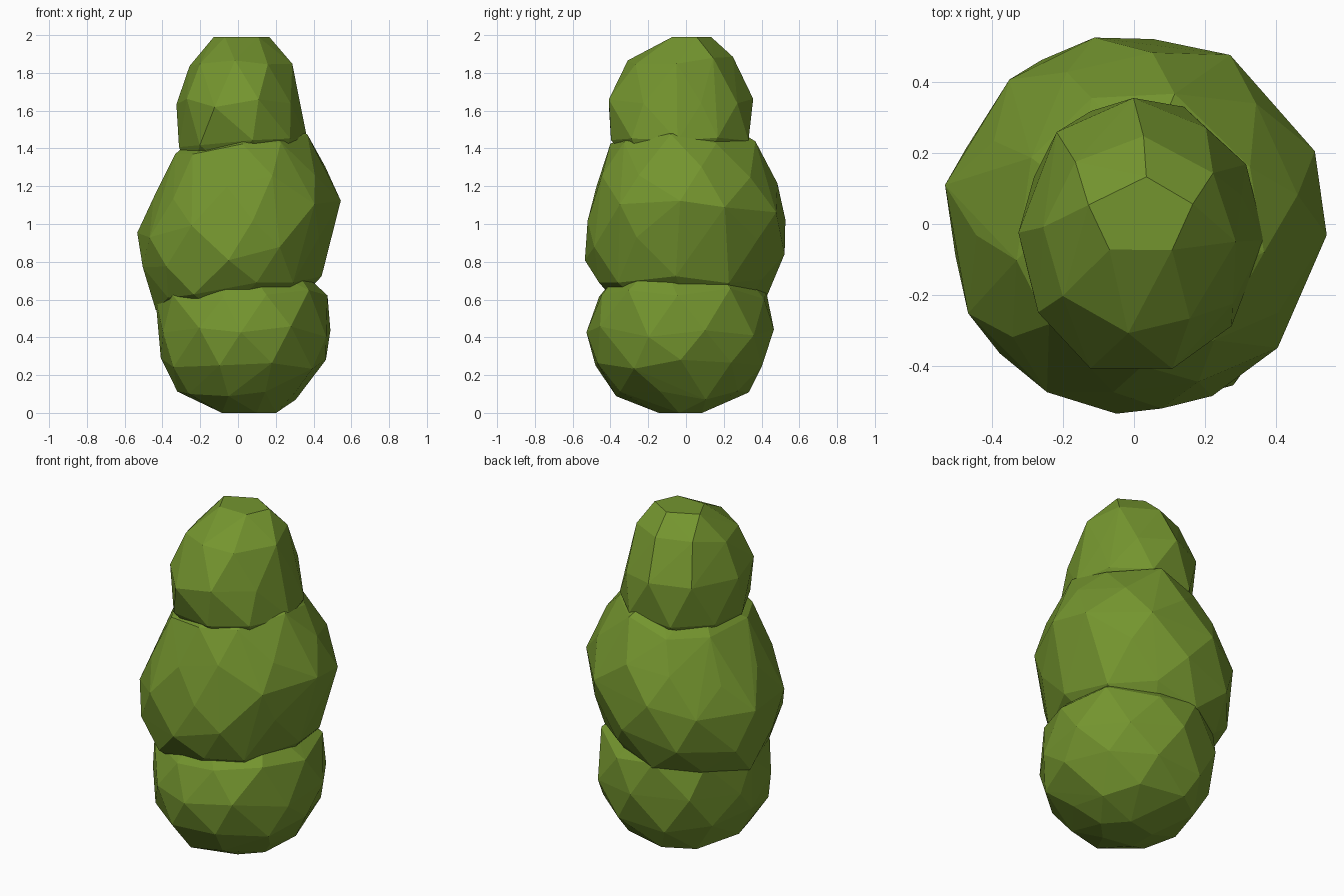
import bpy, bmesh, math, random

if "Cube" in bpy.data.objects:
    bpy.data.objects.remove(bpy.data.objects["Cube"])

random.seed(4)

leaf = bpy.data.materials.new("leaf_green")
leaf.diffuse_color = (0.175, 0.30, 0.028, 1)
leaf.use_nodes = True
leaf.node_tree.nodes["Principled BSDF"].inputs["Base Color"].default_value = leaf.diffuse_color


def clump(name, rings, tilt=0.0, phase=0.0):
    """Faceted foliage clump: hull around staggered rings (z, xmin, xmax, ymin, ymax, sides)."""
    bm = bmesh.new()
    for i, (z, x0, x1, y0, y1, n) in enumerate(rings):
        for k in range(n):
            a = 2 * math.pi * (k + 0.5 * (i % 2)) / n + phase + random.uniform(-0.1, 0.1)
            c, s = math.cos(a), math.sin(a)
            grow = 1.025 + random.uniform(-0.015, 0.015)
            x = (x0 + x1) / 2 + (x1 - x0) / 2 * c * grow
            y = (y0 + y1) / 2 + (y1 - y0) / 2 * s * grow
            zz = z + tilt * x
            if 0.02 < z < 1.95:
                zz += random.uniform(-0.03, 0.03)
            bm.verts.new((x, y, min(2.0, max(0.0, zz))))
    hull = bmesh.ops.convex_hull(bm, input=bm.verts[:])
    bmesh.ops.delete(bm, geom=[v for v in bm.verts if not v.link_faces], context='VERTS')
    bmesh.ops.recalc_face_normals(bm, faces=bm.faces[:])
    me = bpy.data.meshes.new(name)
    bm.to_mesh(me)
    bm.free()
    me.materials.append(leaf)
    ob = bpy.data.objects.new(name, me)
    bpy.context.collection.objects.link(ob)
    return ob


# Lower foliage
clump("lower_foliage", [
    (0.00, -0.12, 0.20, -0.15, 0.09, 5),
    (0.09, -0.31, 0.32, -0.37, 0.33, 9),
    (0.26, -0.40, 0.45, -0.49, 0.42, 10),
    (0.43, -0.42, 0.49, -0.52, 0.46, 10),
    (0.63, -0.42, 0.46, -0.46, 0.43, 10),
    (0.82, -0.25, 0.28, -0.28, 0.25, 6)])

# Middle foliage, leaning down to the left
clump("middle_foliage", [
    (0.50, -0.28, 0.30, -0.30, 0.28, 6),
    (0.65, -0.43, 0.43, -0.46, 0.43, 10),
    (0.84, -0.50, 0.47, -0.53, 0.52, 10),
    (1.02, -0.53, 0.53, -0.52, 0.53, 10),
    (1.20, -0.44, 0.46, -0.47, 0.47, 10),
    (1.40, -0.33, 0.36, -0.39, 0.37, 9),
    (1.52, -0.18, 0.20, -0.20, 0.18, 5)], tilt=0.17, phase=0.15)

# Upper foliage
clump("upper_foliage", [
    (1.28, -0.25, 0.28, -0.28, 0.25, 6),
    (1.43, -0.31, 0.36, -0.39, 0.34, 9),
    (1.64, -0.32, 0.31, -0.42, 0.35, 9),
    (1.86, -0.25, 0.28, -0.30, 0.24, 8),
    (1.99, -0.13, 0.17, -0.09, 0.13, 5)], phase=0.25)
